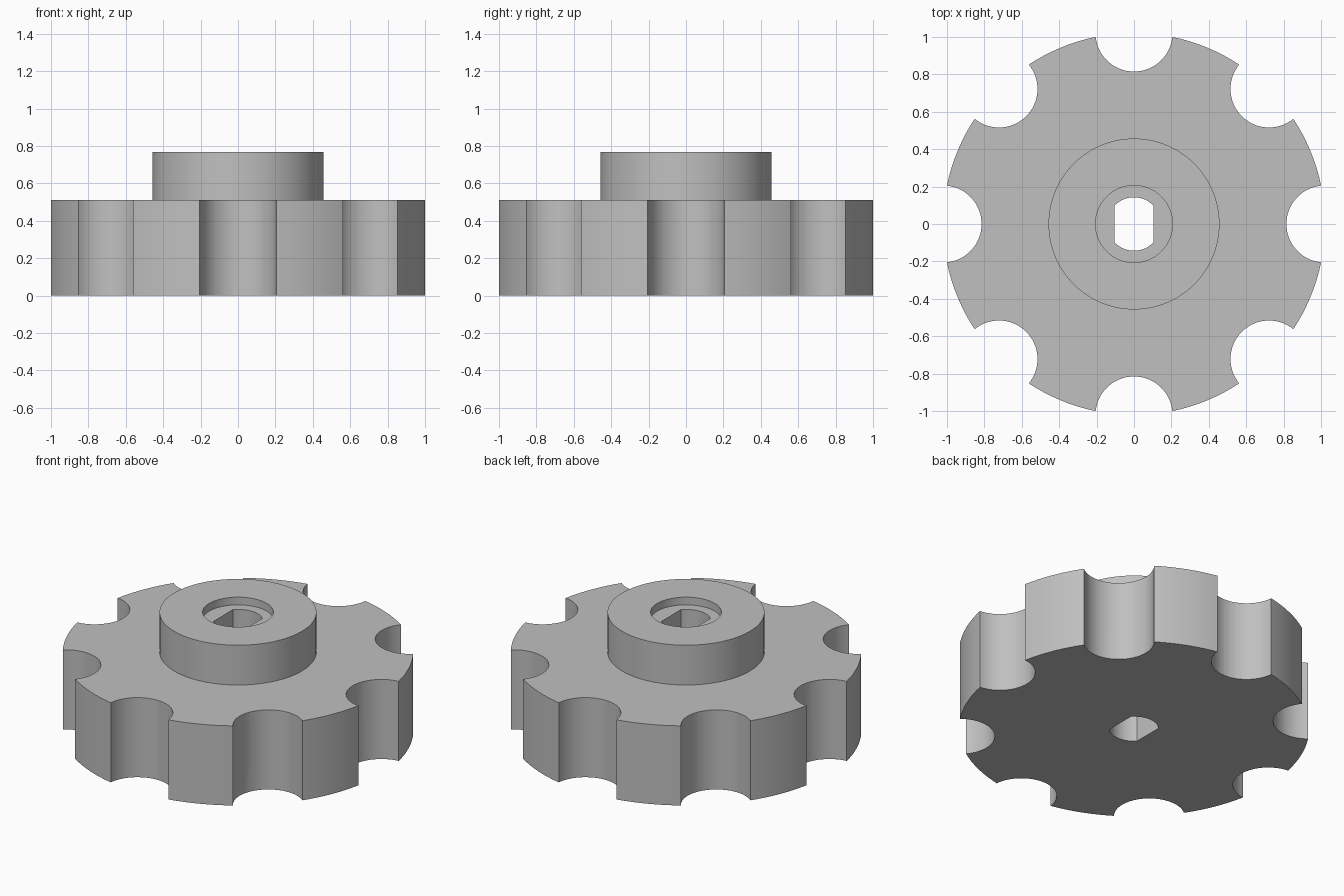
import bpy, bmesh, math
from mathutils import Matrix

cube = bpy.data.objects.get("Cube")
if cube:
    bpy.data.objects.remove(cube, do_unlink=True)

DISC_R, NOTCH_R, HOLE_R, FLAT_X = 1.021, 0.206, 0.143, 0.105
NOTCHES = 8

grey = bpy.data.materials.new("plain grey")
grey.use_nodes = True
grey.diffuse_color = (0.53, 0.53, 0.53, 1)
grey.node_tree.nodes["Principled BSDF"].inputs["Base Color"].default_value = grey.diffuse_color


def make_object(name, bm):
    bmesh.ops.recalc_face_normals(bm, faces=bm.faces)
    mesh = bpy.data.meshes.new(name)
    bm.to_mesh(mesh)
    bm.free()
    mesh.materials.append(grey)
    obj = bpy.data.objects.new(name, mesh)
    bpy.context.collection.objects.link(obj)
    return obj


def lathe(name, profile, steps):
    bm = bmesh.new()
    verts = [bm.verts.new((r, 0, z)) for r, z in profile]
    edges = [bm.edges.new(pair) for pair in zip(verts, verts[1:])]
    bmesh.ops.spin(bm, geom=verts + edges, cent=(0, 0, 0), axis=(0, 0, 1),
                   angle=math.tau, steps=steps)
    bmesh.ops.remove_doubles(bm, verts=bm.verts, dist=1e-4)
    return make_object(name, bm)


def cut(target, cutter):
    mod = target.modifiers.new("cut", "BOOLEAN")
    mod.operation, mod.solver, mod.object = "DIFFERENCE", "EXACT", cutter
    bpy.ops.object.select_all(action="DESELECT")
    bpy.context.view_layer.objects.active = target
    target.select_set(True)
    bpy.ops.object.modifier_apply(modifier=mod.name)
    bpy.data.objects.remove(cutter, do_unlink=True)


# Disc with raised hub and shallow counterbore
knob = lathe("knob_body", [(0, 0), (DISC_R, 0), (DISC_R, 0.512), (0.457, 0.512),
                           (0.457, 0.768), (0.206, 0.768), (0.206, 0.718), (0, 0.718)], 128)

# Round finger notches about the rim
bm = bmesh.new()
for i in range(NOTCHES):
    place = (Matrix.Rotation(math.tau * i / NOTCHES, 4, "Z")
             @ Matrix.Translation((DISC_R, 0, 0.25)))
    bmesh.ops.create_cone(bm, cap_ends=True, segments=64, radius1=NOTCH_R,
                          radius2=NOTCH_R, depth=1, matrix=place)
cut(knob, make_object("notch_cutter", bm))

# Shaft hole with two flat sides
bm = bmesh.new()
corner = math.acos(FLAT_X / HOLE_R)
ring = []
for side in (0, math.pi):
    for i in range(25):
        a = side + corner + (math.pi - 2 * corner) * i / 24
        ring.append(bm.verts.new((HOLE_R * math.cos(a), HOLE_R * math.sin(a), -0.5)))
base = bm.faces.new(ring)
top = bmesh.ops.extrude_face_region(bm, geom=[base])["geom"]
bmesh.ops.translate(bm, vec=(0, 0, 2),
                    verts=[v for v in top if isinstance(v, bmesh.types.BMVert)])
cut(knob, make_object("shaft_cutter", bm))

# Smooth curved walls, sharp rims
knob.select_set(True)
bpy.context.view_layer.objects.active = knob
bpy.ops.object.shade_smooth_by_angle(angle=math.radians(30))
